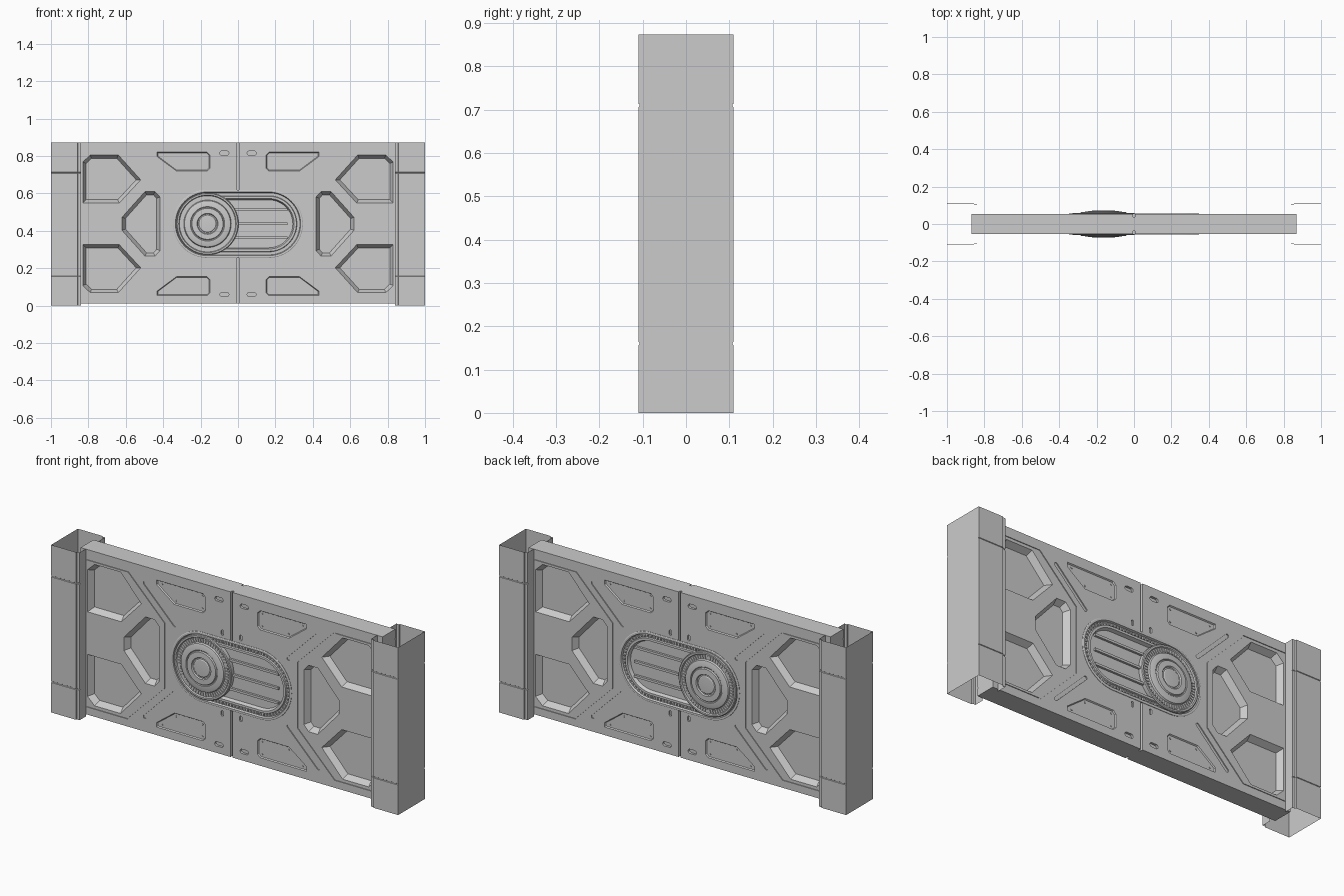
import bpy, bmesh, math
from mathutils import Vector, Matrix

if "Cube" in bpy.data.objects:
    bpy.data.objects.remove(bpy.data.objects["Cube"])

ZC = 0.437      # height of the mirror line of the door pattern
HALF = 0.053    # half thickness of the door leaf
SIDES = (-1, 1)


def finish(bm, name, smooth=False, recalc=True):
    bmesh.ops.remove_doubles(bm, verts=bm.verts, dist=1e-5)
    if recalc:
        bmesh.ops.recalc_face_normals(bm, faces=bm.faces)
    me = bpy.data.meshes.new(name)
    bm.to_mesh(me)
    bm.free()
    ob = bpy.data.objects.new(name, me)
    bpy.context.collection.objects.link(ob)
    if smooth:
        bpy.ops.object.select_all(action='DESELECT')
        ob.select_set(True)
        bpy.context.view_layer.objects.active = ob
        bpy.ops.object.shade_smooth_by_angle(angle=math.radians(30))
    return ob


def add_box(bm, centre, size, rot=0.0):
    m = (Matrix.Translation(centre) @ Matrix.Rotation(rot, 4, 'Y')
         @ Matrix.Diagonal((*size, 1)))
    bmesh.ops.create_cube(bm, size=1, matrix=m)


def capsule(x0, z0, x1, z1, r, n=10):
    a = math.atan2(z1 - z0, x1 - x0)
    pts = []
    for cx, cz, start in ((x1, z1, a - math.pi / 2), (x0, z0, a + math.pi / 2)):
        for i in range(n + 1):
            t = start + math.pi * i / n
            pts.append((cx + r * math.cos(t), cz + r * math.sin(t)))
    return pts


def inset(pts, d):
    if d == 0:
        return pts
    v = [Vector(p) for p in pts]
    n = len(v)
    area = sum(v[i - 1].x * v[i].y - v[i].x * v[i - 1].y for i in range(n))
    s = 1 if area > 0 else -1
    out = []
    for i in range(n):
        d1 = (v[i] - v[i - 1]).normalized()
        d2 = (v[(i + 1) % n] - v[i]).normalized()
        n1, n2 = Vector((-d1.y, d1.x)) * s, Vector((-d2.y, d2.x)) * s
        out.append(tuple(v[i] + (n1 + n2) * d / (1 + n1.dot(n2))))
    return out


def loft(bm, loops, sy, sx=1, sz=1, cap_first=True):
    """Skin a list of (outline, height above the door face)."""
    rings = [[bm.verts.new((sx * x, sy * (HALF + h), ZC + sz * (z - ZC)))
              for x, z in pts] for pts, h in loops]
    for a, b in zip(rings, rings[1:]):
        for i in range(len(a)):
            bm.faces.new((a[i - 1], a[i], b[i], b[i - 1]))
    bm.faces.new(rings[-1])
    if cap_first:
        bm.faces.new(rings[0])


def pocket(bm, pts, depth, taper, sx, sz, sy):
    top = inset(pts, -taper * 0.01 / depth)
    loft(bm, [(top, 0.01), (inset(pts, taper), -depth)], sy, sx, sz)


# Door leaf, with every recess cut from both faces
corner = [(.83, .767), (.79, .805), (.64, .805), (.52, .672), (.635, .548), (.83, .548)]
middle = [(.497, .61), (.444, .61), (.417, .58), (.417, .294), (.444, .264),
          (.497, .264), (.62, .402), (.62, .472)]
plate = [(.433, .82), (.165, .82), (.15, .805), (.15, .735), (.165, .72),
         (.33, .72), (.433, .797)]
panel_line = [(.9, .823), (.594, .823), (.38, .609), (.38, .265), (.594, .051), (.9, .051),
              (.9, .057), (.5965, .057), (.386, .2675), (.386, .6065), (.5965, .817), (.9, .817)]
bm = bmesh.new()
for sy in SIDES:
    for sx in SIDES:
        pocket(bm, middle, .032, .018, sx, 1, sy)
        pocket(bm, panel_line, .004, 0, sx, 1, sy)
        for sz in SIDES:
            pocket(bm, corner, .032, .018, sx, sz, sy)
            pocket(bm, plate, .006, .004, sx, sz, sy)
            pocket(bm, capsule(.06, .815, .086, .815, .011), .012, 0, sx, sz, sy)
            pocket(bm, capsule(.053, .64, .053, .655, .007), .008, 0, sx, sz, sy)
            pocket(bm, capsule(.328, .613, .5, .785, .009), .005, 0, sx, sz, sy)
    for sz in SIDES:
        pocket(bm, [(-.006, .612), (.006, .612), (.006, .89), (-.006, .89)], .015, 0, 1, sz, sy)
    pocket(bm, capsule(-.165, ZC, .165, ZC, .17, 32), .028, 0, 1, 1, sy)
cutter = finish(bm, "recess_cutter")
cutter.hide_render = True

bm = bmesh.new()
add_box(bm, (0, 0, .442), (1.74, 2 * HALF, .86))
door = finish(bm, "door_leaf")
mod = door.modifiers.new("recesses", 'BOOLEAN')
mod.operation = 'DIFFERENCE'
mod.solver = 'EXACT'
mod.object = cutter
dg = bpy.context.evaluated_depsgraph_get()
cut_mesh = bpy.data.meshes.new_from_object(door.evaluated_get(dg))
door.modifiers.clear()
door.data = cut_mesh
bpy.data.objects.remove(cutter)

# Small bolts in the corners of the shallow plates
bm = bmesh.new()
for sy in SIDES:
    for sx in SIDES:
        for sz in SIDES:
            for x, z in ((.405, .803), (.172, .803), (.172, .738), (.325, .738)):
                c = capsule(x, z, x, z, .005, 5)
                loft(bm, [(c, -.008), (c, -.003)], sy, sx, sz)
finish(bm, "plate_bolts")

# Stepped oval track around the lock
track = [(.182, -.003), (.182, .002), (.179, .004), (.170, .004), (.166, -.006),
         (.150, -.006), (.147, .001), (.135, .001), (.128, -.016)]
bm = bmesh.new()
for sy in SIDES:
    loft(bm, [(capsule(-.165, ZC, .165, ZC, r, 32), h) for r, h in track], sy, cap_first=False)
finish(bm, "lock_track", smooth=True)

# Rack teeth in the track groove and guide rails on its floor
bm = bmesh.new()
for sy in SIDES:
    y = sy * (HALF - .004)
    for s in SIDES:
        for i in range(27):
            t = math.pi * (i / 26 - .5)
            x, z = s * (.165 + .158 * math.cos(t)), ZC + .158 * math.sin(t)
            add_box(bm, (x, y, z), (.011, .007, .007), -s * t)
        for i in range(1, 18):
            add_box(bm, (-.165 + .33 * i / 18, y, ZC + s * .158), (.007, .007, .011))
finish(bm, "track_teeth")
bm = bmesh.new()
for sy in SIDES:
    for dz in (-.075, 0, .075):
        add_box(bm, (.12, sy * (HALF - .012), ZC + dz), (.29, .014, .012))
finish(bm, "guide_rails")

# Round lock hub with a knurled channel
HX = -.163
hub = [(.166, -.016), (.166, .004), (.162, .007), (.154, .007), (.150, .001), (.127, .001),
       (.123, .009), (.118, .011), (.092, .013), (.089, .010), (.086, .010), (.083, .017),
       (.056, .018), (.052, .012), (.046, .012), (.042, .015), (.022, .016)]
bm = bmesh.new()
for sy in SIDES:
    loft(bm, [(capsule(HX, ZC, HX, ZC, r, 32), h) for r, h in hub], sy)
finish(bm, "lock_hub", smooth=True)
bm = bmesh.new()
for sy in SIDES:
    for i in range(60):
        t = math.tau * i / 60
        add_box(bm, (HX + .1385 * math.cos(t), sy * (HALF + .002), ZC + .1385 * math.sin(t)),
                (.017, .006, .006), -t)
finish(bm, "hub_knurling")

# Open sheet-metal posts with seam grooves on front and back
half = [(.84, .053), (.84, .104), (.855, .104), (.857, .11), (1, .11)]
profile = [(x, -y) for x, y in half] + half[::-1]
levels = [(0, 0)]
for z in (.16, .71):
    levels += [(z - .004, 0), (z - .002, .003), (z + .002, .003), (z + .004, 0)]
levels.append((.873, 0))
for sx, name in ((-1, "left_post"), (1, "right_post")):
    bm = bmesh.new()
    rows = [[bm.verts.new((sx * x, y * (1 - d / .11), z)) for x, y in profile] for z, d in levels]
    for a, b in zip(rows, rows[1:]):
        for i in range(len(profile) - 1):
            quad = (a[i], a[i + 1], b[i + 1], b[i])
            bm.faces.new(quad if sx > 0 else quad[::-1])
    finish(bm, name, recalc=False)
